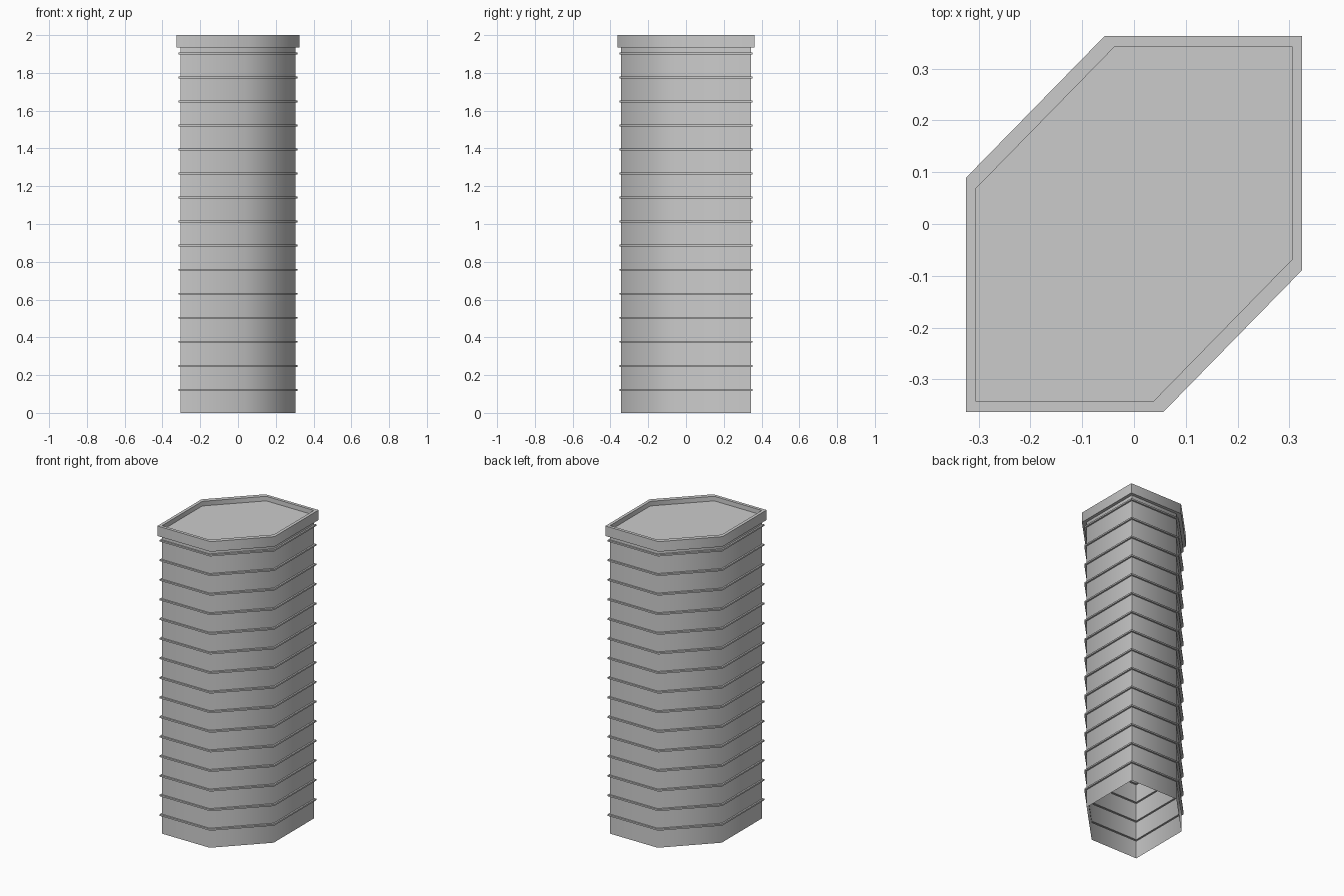
import bpy, bmesh, math

if "Cube" in bpy.data.objects:
    bpy.data.objects.remove(bpy.data.objects["Cube"])

# Footprint: rectangle with two opposite corners cut off
PLAN = [(-0.305, -0.343), (0.037, -0.343), (0.305, -0.069),
        (0.305, 0.343), (-0.037, 0.343), (-0.305, 0.069)]


def stack(name, profile, closed_top):
    """Loft the footprint through (outward offset, height) pairs."""
    bm = bmesh.new()
    rings = [[bm.verts.new((x + math.copysign(d, x), y + math.copysign(d, y), z))
              for x, y in PLAN] for d, z in profile]
    for low, high in zip(rings, rings[1:]):
        for i in range(len(PLAN)):
            j = (i + 1) % len(PLAN)
            bm.faces.new((low[i], low[j], high[j], high[i]))
    if closed_top:
        bm.faces.new(rings[-1])
    mesh = bpy.data.meshes.new(name)
    bm.to_mesh(mesh)
    bm.free()
    obj = bpy.data.objects.new(name, mesh)
    bpy.context.collection.objects.link(obj)
    bpy.ops.object.select_all(action='DESELECT')
    obj.select_set(True)
    bpy.context.view_layer.objects.active = obj
    bpy.ops.object.shade_smooth_by_angle(angle=math.radians(60))
    return obj


# Tower shell, open underneath, with thin floor bands folded out of the wall,
# then an overhanging parapet and a recessed flat roof
profile = [(0, 0)]
for i in range(15):
    z = 0.122 + 0.1272 * i
    profile += [(0, z - 0.005), (0.01, z - 0.005), (0.01, z + 0.005), (0, z + 0.005)]
profile += [(0, 1.935), (0.02, 1.935), (0.02, 2.0), (0, 2.0), (0, 1.97)]
stack("tower_shell", profile, True)
